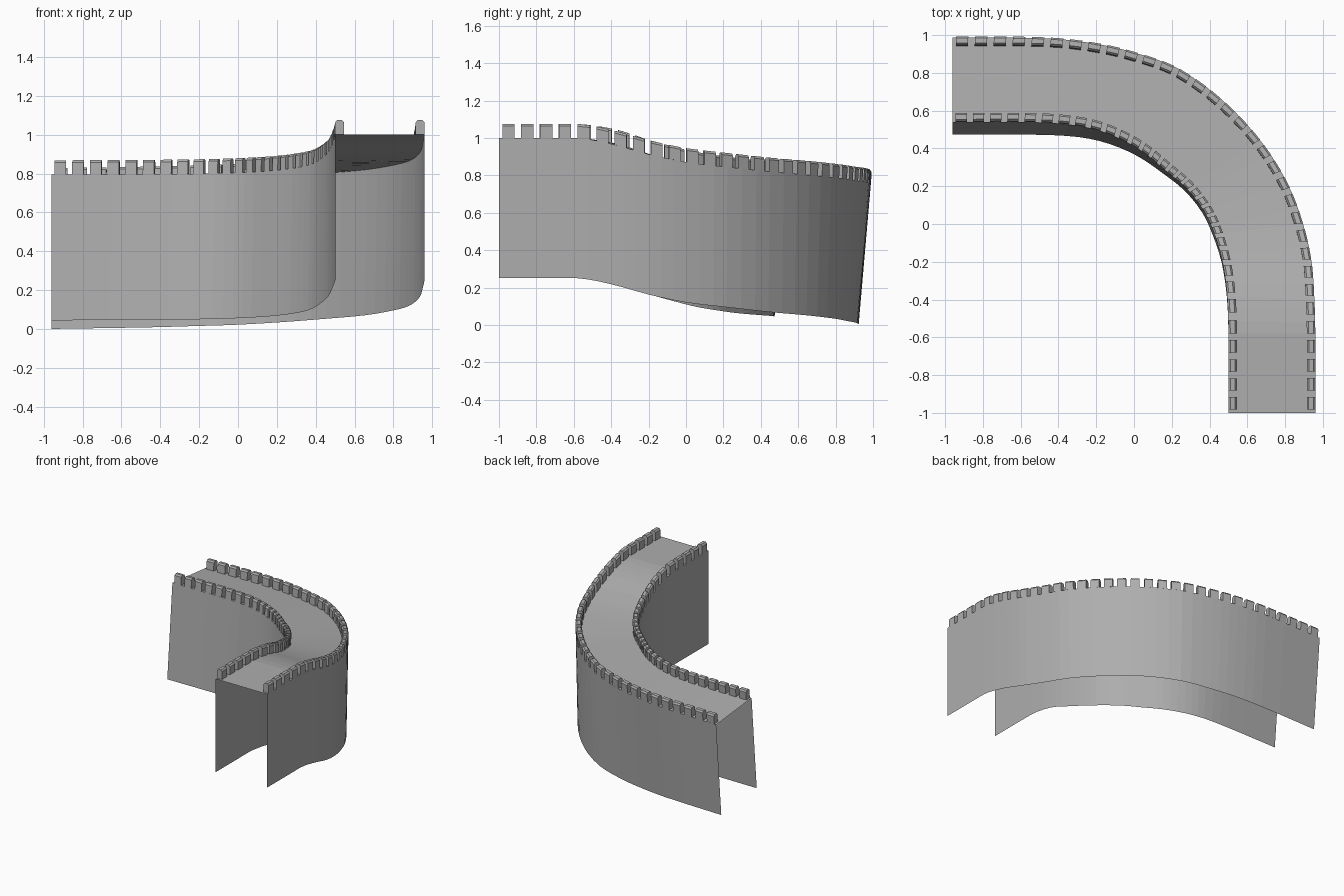
import bpy
from mathutils import Vector

if "Cube" in bpy.data.objects:
    bpy.data.objects.remove(bpy.data.objects["Cube"])

HEIGHT = 0.75        # wall height, foot to walkway
MERLON_H = 0.075
MERLON_T = 0.045
MERLONS = 33

# Stations along the curve: outer top x,y / inner top x,y / outer foot z, inner foot z / outward lean
stations = [
    (0.960, -1.0, 0.500, -1.0, 0.250, 0.250, 0.0),
    (0.960, -0.58, 0.500, -0.58, 0.250, 0.250, 0.0),
    (0.955, -0.4, 0.493, -0.38, 0.218, 0.222, 0.002),
    (0.940, -0.2, 0.468, -0.20, 0.163, 0.165, 0.005),
    (0.895, 0.0, 0.426, -0.055, 0.121, 0.125, 0.010),
    (0.810, 0.221, 0.372, 0.065, 0.095, 0.096, 0.012),
    (0.664, 0.449, 0.281, 0.184, 0.070, 0.077, 0.015),
    (0.463, 0.660, 0.165, 0.284, 0.052, 0.064, 0.020),
    (0.228, 0.826, 0.033, 0.390, 0.034, 0.056, 0.034),
    (0.000, 0.908, -0.12, 0.470, 0.021, 0.051, 0.047),
    (-0.20, 0.954, -0.28, 0.516, 0.015, 0.048, 0.057),
    (-0.45, 0.982, -0.50, 0.536, 0.008, 0.046, 0.064),
    (-0.96, 0.988, -0.96, 0.538, 0.000, 0.044, 0.065),
]
LAST = len(stations) - 1

stone = bpy.data.materials.new("stone")
stone.diffuse_color = (0.42, 0.42, 0.42, 1)
stone.use_nodes = True
stone.node_tree.nodes["Principled BSDF"].inputs["Base Color"].default_value = stone.diffuse_color


def station(t):
    """Catmull-Rom style blend of the stations, chord weighted."""
    t = min(max(t, 0), LAST)
    i = min(int(t), LAST - 1)
    f = t - i

    def chord(j):
        a, b = stations[j], stations[j + 1]
        return Vector((b[0] - a[0], b[1] - a[1])).length

    def slope(j, k):
        a, b = stations[max(j - 1, 0)], stations[min(j + 1, LAST)]
        span = sum(chord(m) for m in range(max(j - 1, 0), min(j + 1, LAST)))
        return (b[k] - a[k]) / span

    c = chord(i)
    out = []
    for k in range(7):
        p, q = stations[i][k], stations[i + 1][k]
        m, n = slope(i, k) * c, slope(i + 1, k) * c
        out.append((2*f**3 - 3*f**2 + 1) * p + (f**3 - 2*f**2 + f) * m
                   + (3*f**2 - 2*f**3) * q + (f**3 - f**2) * n)
    if i == 0:  # level straight end
        out[4], out[5], out[6] = 0.25, 0.25, 0
    return out


def section(t):
    """Outer top, inner top, outer foot, inner foot at t."""
    ox, oy, ix, iy, oz, iz, lean = station(t)
    side = Vector((ox - ix, oy - iy, 0)).normalized() * lean
    ot, it = Vector((ox, oy, oz + HEIGHT)), Vector((ix, iy, iz + HEIGHT))
    return ot, it, Vector((ox, oy, max(oz, 0))) - side, Vector((ix, iy, iz)) - side


def make(name, verts, faces):
    me = bpy.data.meshes.new(name)
    me.from_pydata(verts, [], faces)
    me.update()
    me.materials.append(stone)
    ob = bpy.data.objects.new(name, me)
    bpy.context.collection.objects.link(ob)
    return ob


def ribbon(name, a, b):
    n = len(a)
    return make(name, a + b, [(i, i + 1, n + i + 1, n + i) for i in range(n - 1)])


# Walls and walkway: open sheets
SUB = 3
secs = [section(i / SUB) for i in range(LAST * SUB + 1)]
OT, IT, OF, IF = (list(c) for c in zip(*secs))
ribbon("outer_wall", OF, OT)
ribbon("inner_wall", IT, IF)
ribbon("walkway", OT, IT)

# Arc length along the outer edge, for even merlon spacing
fine = [i / 20 for i in range(LAST * 20 + 1)]
pts = [section(t)[0] for t in fine]
dist = [0]
for a, b in zip(pts, pts[1:]):
    dist.append(dist[-1] + (b - a).length)


def at_length(d):
    for i in range(len(dist) - 1):
        if d <= dist[i + 1]:
            f = (d - dist[i]) / (dist[i + 1] - dist[i])
            return fine[i] + f * (fine[i + 1] - fine[i])
    return LAST


# Merlon cross-section: depth from the wall face, height (chamfered top)
profile = [(0, 0), (0, MERLON_H - 0.012), (0.01, MERLON_H),
           (MERLON_T - 0.01, MERLON_H), (MERLON_T, MERLON_H - 0.012), (MERLON_T, 0)]


def battlement(name, side):
    verts, faces = [], []
    pitch = dist[-1] / MERLONS
    for k in range(MERLONS):
        base = len(verts)
        for e in (0.18, 0.83):
            s = section(at_length((k + e) * pitch))
            edge, across = s[side], (s[1 - side] - s[side]).normalized()
            if side == 0:   # hang the profile inward from either wall
                across = across.normalized()
            up = (s[side] - s[side + 2]).normalized()
            verts += [edge + across * d + up * h for d, h in profile]
        n = len(profile)
        flip = (lambda f: tuple(f)) if side == 1 else (lambda f: tuple(reversed(f)))
        faces += [flip([base + i for i in reversed(range(n))]),
                  flip([base + n + i for i in range(n)])]
        faces += [flip([base + i, base + (i + 1) % n, base + n + (i + 1) % n, base + n + i])
                  for i in range(n)]
    # consistent outward normals
    import bmesh
    ob = make(name, verts, faces)
    bm = bmesh.new()
    bm.from_mesh(ob.data)
    bmesh.ops.recalc_face_normals(bm, faces=bm.faces)
    bm.to_mesh(ob.data)
    bm.free()


battlement("outer_battlements", 0)
battlement("inner_battlements", 1)
